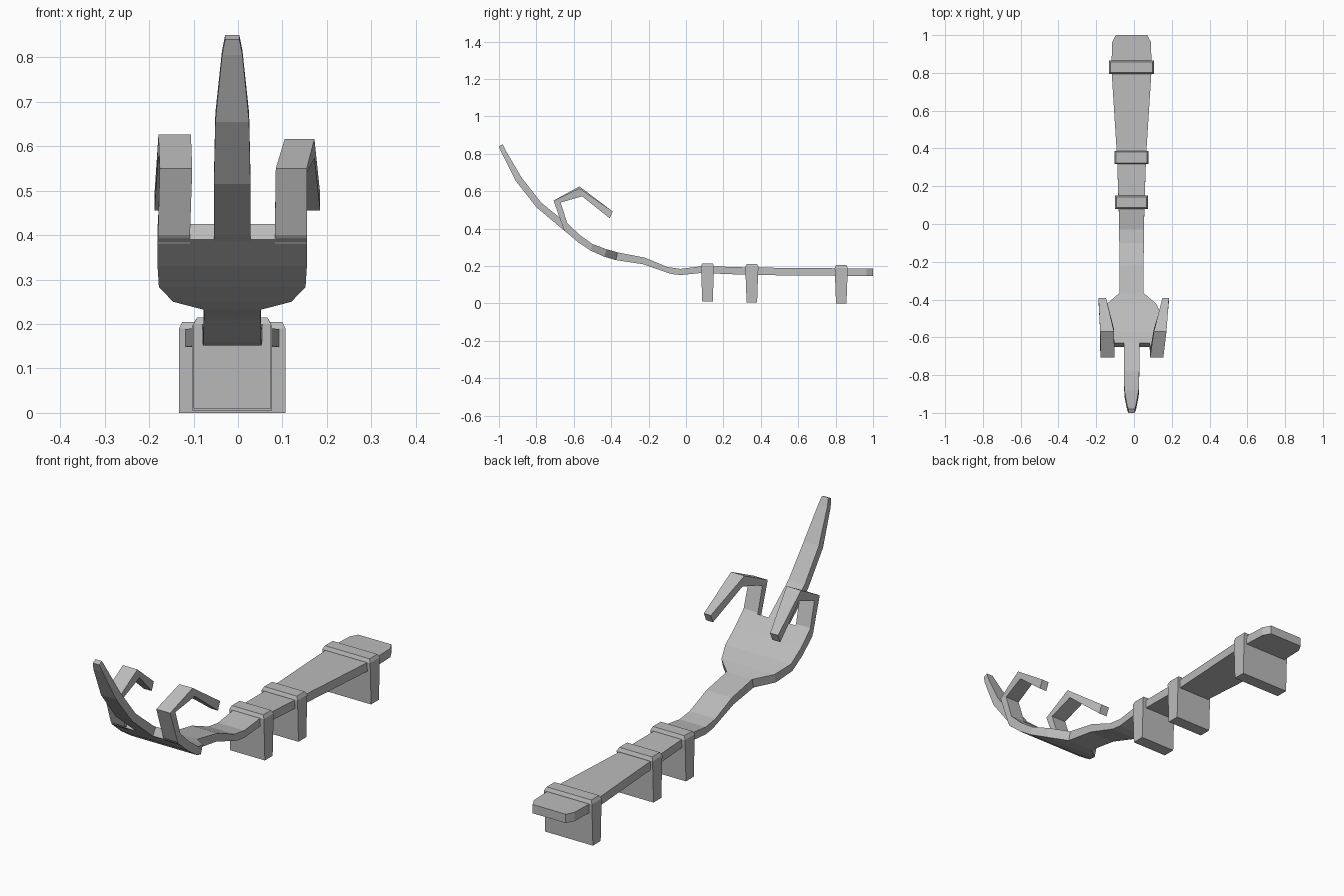
import bpy, bmesh

if "Cube" in bpy.data.objects:
    bpy.data.objects.remove(bpy.data.objects["Cube"])

grey = bpy.data.materials.new("plain grey")
grey.use_nodes = True
colour = (0.5, 0.5, 0.5, 1)
grey.diffuse_color = colour
grey.node_tree.nodes["Principled BSDF"].inputs["Base Color"].default_value = colour

CENTRE = -0.013


def loft(name, rings):
    """Skin a closed solid through rings of equal point count."""
    bm = bmesh.new()
    loops = [[bm.verts.new(p) for p in ring] for ring in rings]
    n = len(loops[0])
    for a, b in zip(loops, loops[1:]):
        for i in range(n):
            j = (i + 1) % n
            bm.faces.new((a[i], a[j], b[j], b[i]))
    bm.faces.new(loops[0])
    bm.faces.new(loops[-1])
    bmesh.ops.recalc_face_normals(bm, faces=bm.faces)
    mesh = bpy.data.meshes.new(name)
    bm.to_mesh(mesh)
    bm.free()
    mesh.materials.append(grey)
    obj = bpy.data.objects.new(name, mesh)
    bpy.context.scene.collection.objects.link(obj)
    return obj


def bar(name, stations):
    """Strip from stations: upper (y, z), lower (y, z), left and right x."""
    return loft(name, [
        [(x0, *up), (x1, *up), (x1, *low), (x0, *low)]
        for up, low, x0, x1 in stations])


def ribbon(name, stations):
    """Strip symmetric about the centre line."""
    return bar(name, [(up, low, CENTRE - w, CENTRE + w)
                      for up, low, w in stations])


# Flat handle that widens into the palm
ribbon("handle_and_palm", [
    ((1, .187), (1, .147), .083),
    ((.965, .187), (.965, .147), .102),
    ((.83, .188), (.83, .148), .107),
    ((.36, .192), (.36, .152), .077),
    ((.09, .2), (.08, .163), .068),
    ((-.03, .185), (-.03, .152), .066),
    ((-.1, .195), (-.08, .158), .065),
    ((-.22, .245), (-.23, .21), .064),
    ((-.365, .273), (-.375, .232), .064),
    ((-.425, .29), (-.437, .25), .133),
    ((-.5, .318), (-.51, .283), .165),
    ((-.57, .368), (-.58, .33), .168),
    ((-.63, .425), (-.65, .39), .168),
])

# Long central prong
ribbon("middle_prong", [
    ((-.62, .415), (-.64, .382), .041),
    ((-.64, .43), (-.66, .397), .041),
    ((-.775, .54), (-.8, .515), .041),
    ((-.88, .675), (-.91, .655), .038),
    ((-.962, .815), (-.986, .805), .023),
    ((-.98, .85), (-1, .84), .016),
])


# Curled side prongs, bent slightly differently from each other
def side_prong(name, xs, drop):
    profile = [((-.615, .41), (-.64, .38)),
               ((-.635, .43), (-.655, .4)),
               ((-.67, .54), (-.708, .55)),
               ((-.555, .583 - drop), (-.57, .626 - drop)),
               ((-.408, .455), (-.392, .492))]
    bar(name, [(a, b, *x) for (a, b), x in zip(profile, xs)])


side_prong("right_prong", [(-.18, -.108), (-.18, -.108), (-.176, -.103),
                           (-.179, -.106), (-.188, -.148)], 0)
side_prong("left_prong", [(.083, .155), (.083, .155), (.085, .155),
                          (.105, .172), (.15, .185)], .01)

# Blocks wrapped round the handle, with bevelled tops
for name, y, w, base, top in (("front_block", .115, .087, .01, .215),
                              ("middle_block", .352, .09, .005, .21),
                              ("rear_block", .83, .12, 0, .205)):
    levels = ((base, .028, w), (top - .015, .035, w), (top, .028, w - .008))
    loft(name, [[(CENTRE - hw, y - d, z), (CENTRE + hw, y - d, z),
                 (CENTRE + hw, y + d, z), (CENTRE - hw, y + d, z)]
                for z, d, hw in levels])
